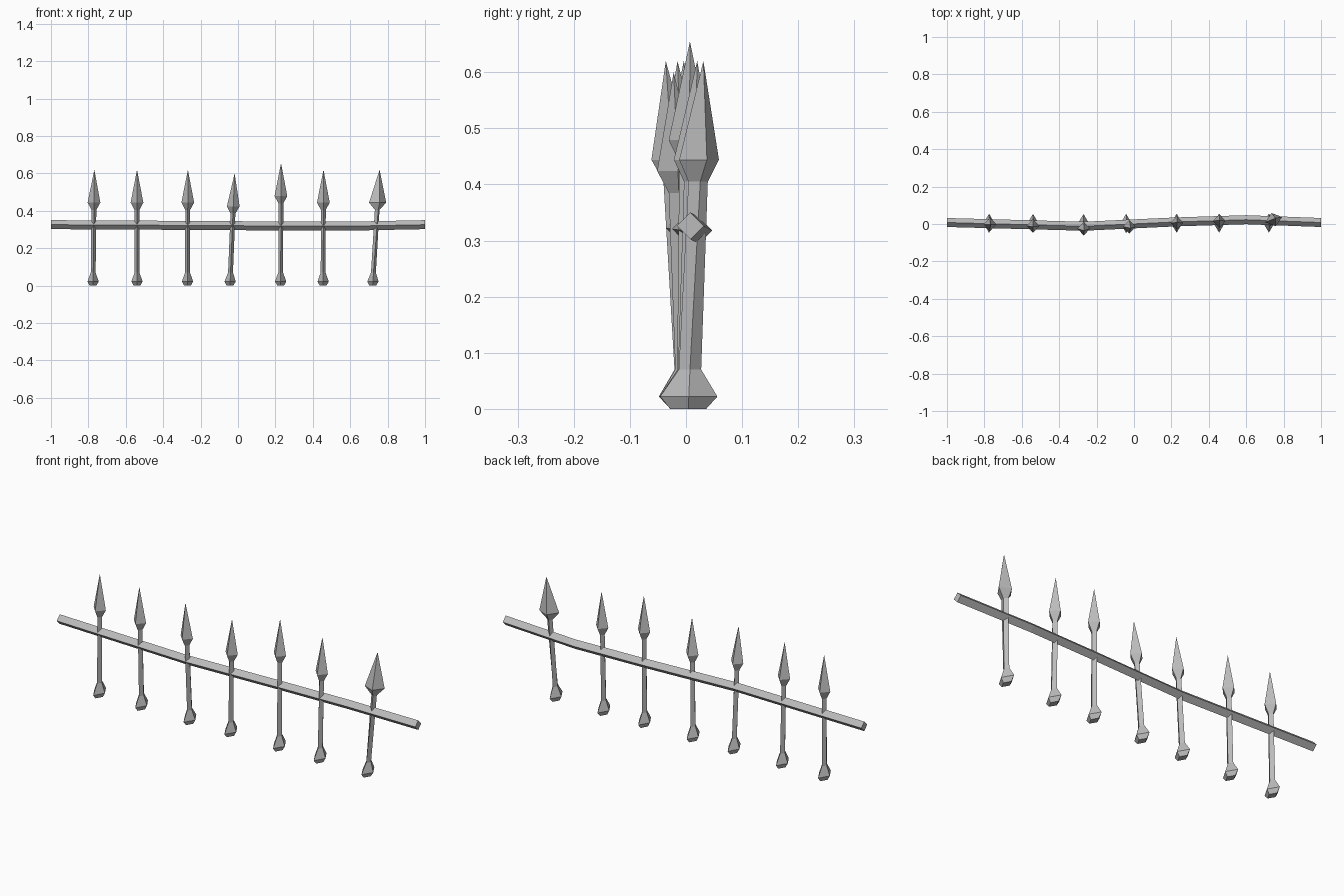
import bpy
import bmesh
from math import cos, sin, pi, radians
from mathutils import Vector

cube = bpy.data.objects.get("Cube")
if cube:
    bpy.data.objects.remove(cube, do_unlink=True)

iron = bpy.data.materials.new("grey iron")
iron.use_nodes = True
colour = (0.5, 0.5, 0.5, 1)
iron.diffuse_color = colour
iron.node_tree.nodes["Principled BSDF"].inputs["Base Color"].default_value = colour


def loft(name, rings):
    """Skin a list of vertex rings; a ring of one point closes to a tip."""
    bm = bmesh.new()
    loops = [[bm.verts.new(p) for p in ring] for ring in rings]
    for a, b in zip(loops, loops[1:]):
        for i in range(4):
            j = (i + 1) % 4
            if len(b) == 1:
                bm.faces.new((a[i], a[j], b[0]))
            else:
                bm.faces.new((a[i], a[j], b[j], b[i]))
    for end in (loops[0], loops[-1]):
        if len(end) == 4:
            bm.faces.new(end)
    bmesh.ops.recalc_face_normals(bm, faces=bm.faces)
    mesh = bpy.data.meshes.new(name)
    bm.to_mesh(mesh)
    bm.free()
    mesh.materials.append(iron)
    obj = bpy.data.objects.new(name, mesh)
    bpy.context.collection.objects.link(obj)


def diamond(centre, rx, ry, twist=0):
    ring = []
    for k in range(4):
        x, y = rx * cos(k * pi / 2), ry * sin(k * pi / 2)
        ring.append(centre + Vector((x * cos(twist) - y * sin(twist),
                                     x * sin(twist) + y * cos(twist), 0)))
    return ring


# Post outline: height, half width, half depth (foot, shaft, neck, spearhead)
FOOT = [(0, .018, .032), (.022, .03, .051), (.07, .013, .02)]
HEAD = [(.405, .013, .018), (.444, .034, .037)]
TIP = .62


def post(name, foot_x, tip_x, tip_y, lift=0, head_width=1, twist=0):
    foot = Vector((foot_x, .004, 0))
    tip = Vector((tip_x, tip_y, TIP + lift))

    def axis(z):
        return foot.lerp(tip, z / tip.z)

    rings = [diamond(axis(z), rx, ry) for z, rx, ry in FOOT]
    neck, blade = HEAD
    rings.append(diamond(axis(neck[0] + lift), neck[1], neck[2], twist))
    rings.append(diamond(axis(blade[0] + lift), blade[1] * head_width, blade[2], twist))
    rings.append([tip])
    loft(name, rings)


# Seven leaning spear posts
post("post_1", -.775, -.768, -.004)
post("post_2", -.54, -.54, -.015)
post("post_3", -.27, -.268, -.036)
post("post_4", -.043, -.018, -.022, lift=-.02)
post("post_5", .228, .23, .007, lift=.035)
post("post_6", .455, .457, .02)
post("post_7", .72, .757, .031, head_width=1.4, twist=radians(17))

# Bent diamond-section rail
R = .024
path = [(-1, .008, .326), (-.27, -.012, .322), (.22, .011, .319),
        (.6, .023, .318), (1, .008, .326)]
loft("rail", [[Vector((x, y + R * cos(k * pi / 2), z + R * sin(k * pi / 2)))
               for k in range(4)] for x, y, z in path])
